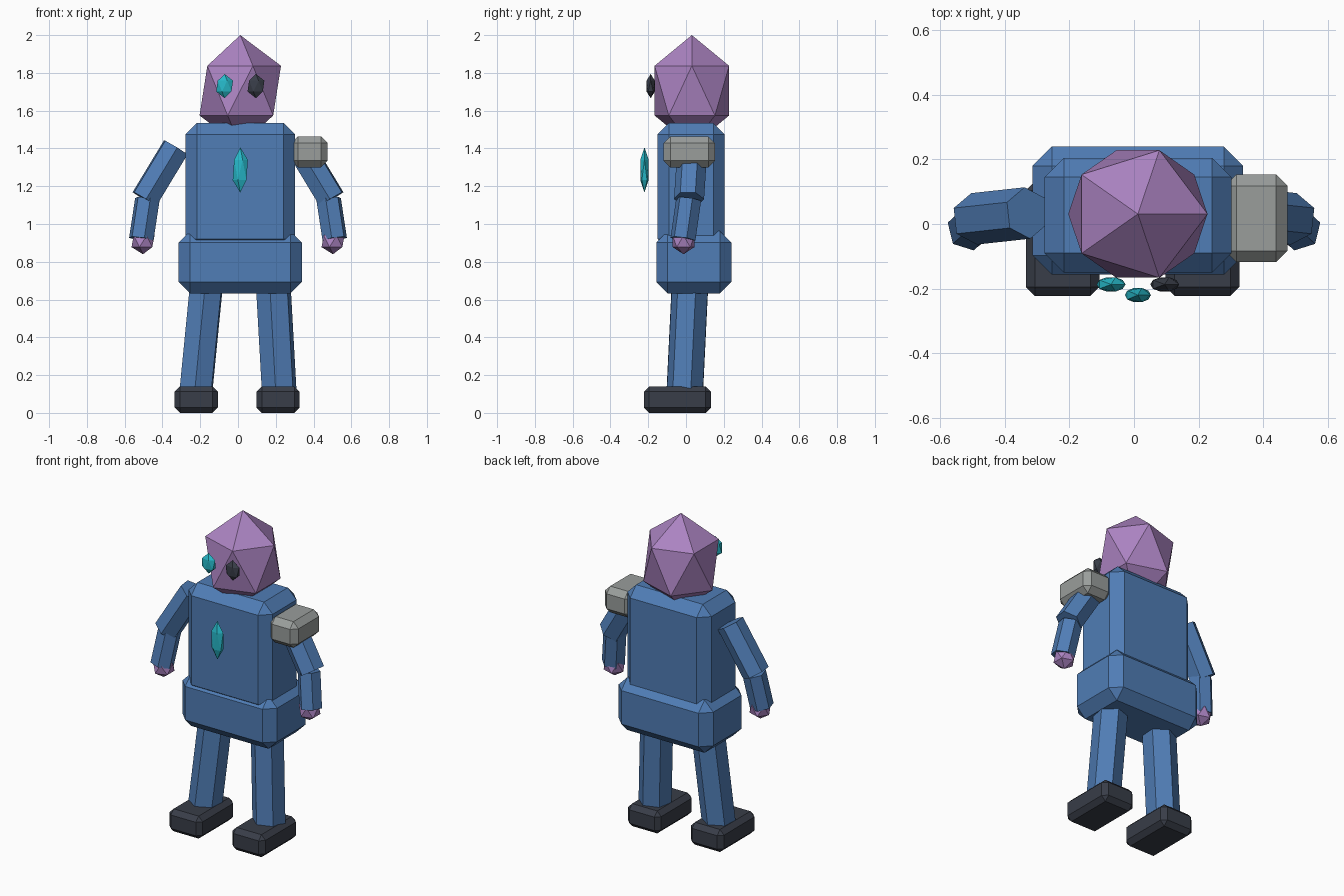
import bpy, bmesh
from math import radians
from mathutils import Vector, Matrix

if "Cube" in bpy.data.objects:
    bpy.data.objects.remove(bpy.data.objects["Cube"])


def material(name, rgb):
    mat = bpy.data.materials.new(name)
    mat.use_nodes = True
    mat.diffuse_color = (*rgb, 1)
    mat.node_tree.nodes["Principled BSDF"].inputs["Base Color"].default_value = (*rgb, 1)
    return mat


blue = material("blue", (0.08, 0.205, 0.465))
purple = material("purple", (0.41, 0.23, 0.54))
grey = material("grey", (0.32, 0.34, 0.33))
dark = material("dark slate", (0.04, 0.047, 0.065))
teal = material("teal", (0.02, 0.48, 0.58))


def finish(bm, name, mat):
    mesh = bpy.data.meshes.new(name)
    bm.to_mesh(mesh)
    bm.free()
    mesh.materials.append(mat)
    obj = bpy.data.objects.new(name, mesh)
    bpy.context.collection.objects.link(obj)
    return obj


def chamfered_box(name, low, high, bevel, mat):
    low, high = Vector(low), Vector(high)
    bm = bmesh.new()
    bmesh.ops.create_cube(bm, size=1)
    bmesh.ops.scale(bm, vec=high - low, verts=bm.verts)
    bmesh.ops.translate(bm, vec=(low + high) / 2, verts=bm.verts)
    obj = finish(bm, name, mat)
    mod = obj.modifiers.new("chamfer", "BEVEL")
    mod.width = bevel
    mod.segments = 1


def gem(name, centre, radii, mat):
    # Faceted twenty-sided solid
    bm = bmesh.new()
    bmesh.ops.create_icosphere(bm, subdivisions=1, radius=1)
    bmesh.ops.scale(bm, vec=radii, verts=bm.verts)
    bmesh.ops.translate(bm, vec=centre, verts=bm.verts)
    finish(bm, name, mat)


def limb(name, start, end, radius, roll=0):
    # Six-sided prism between two joints
    start, end = Vector(start), Vector(end)
    axis = end - start
    turn = axis.to_track_quat("Z", "Y").to_matrix().to_4x4()
    place = Matrix.Translation((start + end) / 2) @ turn @ Matrix.Rotation(radians(roll), 4, "Z")
    bm = bmesh.new()
    bmesh.ops.create_cone(bm, cap_ends=True, segments=6, radius1=radius,
                          radius2=radius, depth=axis.length, matrix=place)
    finish(bm, name, blue)


# Body
chamfered_box("torso", (-0.277, -0.15, 0.86), (0.302, 0.205, 1.535), 0.06, blue)
chamfered_box("hips", (-0.314, -0.157, 0.633), (0.338, 0.24, 0.962), 0.06, blue)
chamfered_box("shoulder_pad", (0.282, -0.118, 1.3), (0.475, 0.153, 1.463), 0.035, grey)

# Head, eyes and chest crystal
gem("head", (0.012, 0.031, 1.706), (0.241, 0.232, 0.294), purple)
gem("right_eye", (-0.071, -0.187, 1.73), (0.05, 0.026, 0.064), teal)
gem("left_eye", (0.095, -0.187, 1.73), (0.05, 0.026, 0.064), dark)
gem("chest_crystal", (0.012, -0.22, 1.286), (0.045, 0.026, 0.12), teal)

# Arms and hands
for side, s in (("right", -1), ("left", 1)):
    limb(side + "_upper_arm", (s * 0.33, 0.034, 1.405), (s * 0.495, 0.016, 1.132), 0.08, roll=30)
    limb(side + "_forearm", (s * 0.48, 0.014, 1.13), (s * 0.512, -0.016, 0.92), 0.068)
    gem(side + "_hand", (s * 0.503, -0.013, 0.908), (0.068, 0.068, 0.068), purple)

# Legs, continuing up into the hips and down into the feet
for side, top_x, ankle_x, foot_x in (("right", -0.157, -0.226, -0.221), ("left", 0.181, 0.22, 0.212)):
    limb(side + "_leg", (top_x, 0.026, 0.78), (ankle_x, -0.008, 0.08), 0.097)
    chamfered_box(side + "_foot", (foot_x - 0.114, -0.223, 0),
                  (foot_x + 0.114, 0.132, 0.14), 0.028, dark)
